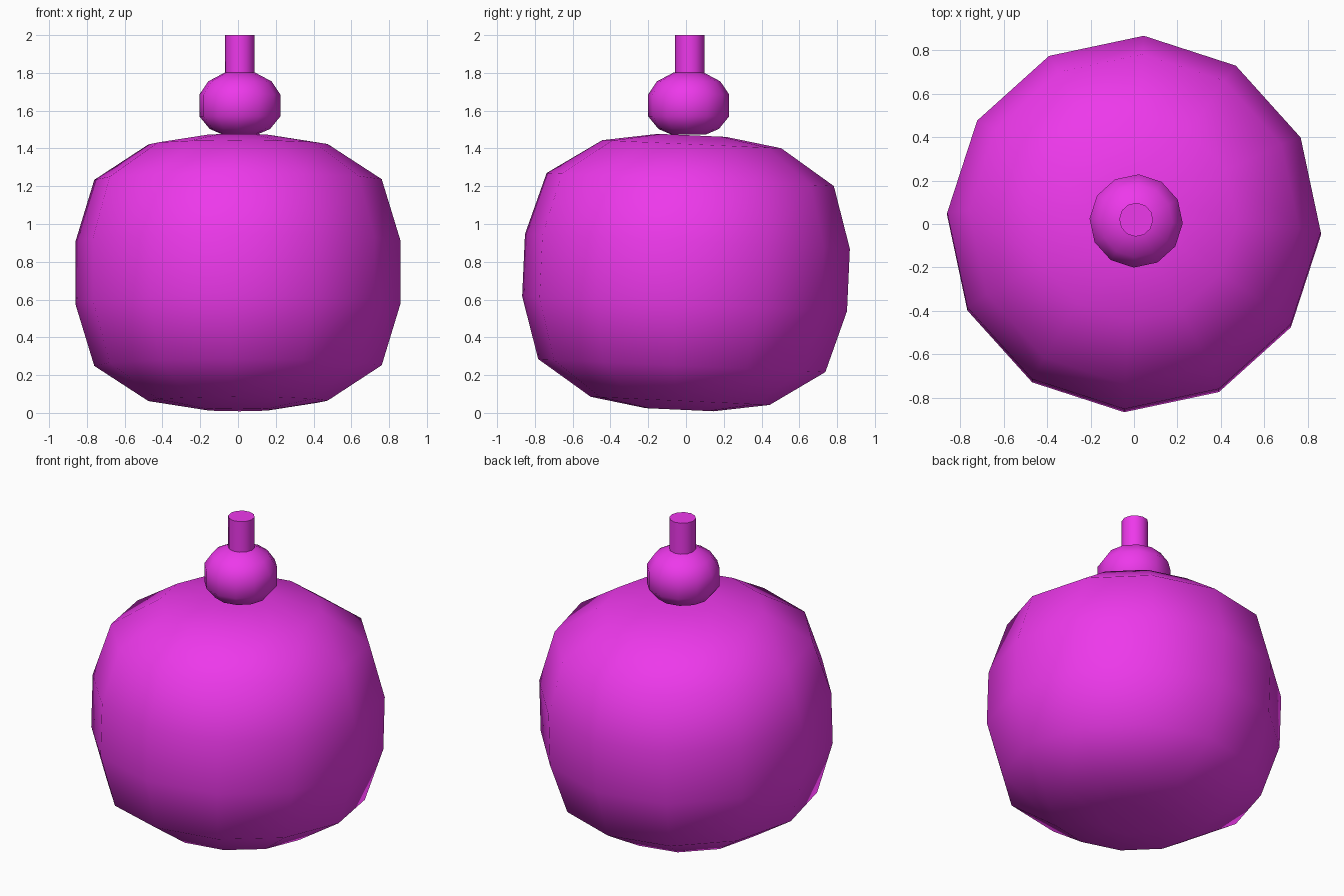
import bpy, bmesh, math
from mathutils import Matrix

if "Cube" in bpy.data.objects:
    bpy.data.objects.remove(bpy.data.objects["Cube"])

mat = bpy.data.materials.new("magenta")
mat.diffuse_color = (0.85, 0.04, 0.83, 1)
mat.use_nodes = True
mat.node_tree.nodes["Principled BSDF"].inputs["Base Color"].default_value = mat.diffuse_color


def lathe(name, profile, centre, sides=12, turn=-3, tilt=0):
    """Spin (radius, height) rings around z and cap both ends."""
    bm = bmesh.new()
    rings = []
    for r, h in profile:
        ring = []
        for i in range(sides):
            a = math.radians(turn) + 2 * math.pi * i / sides
            ring.append(bm.verts.new((r * math.cos(a), r * math.sin(a), h)))
        rings.append(ring)
    for low, high in zip(rings, rings[1:]):
        for i in range(sides):
            j = (i + 1) % sides
            bm.faces.new((low[i], low[j], high[j], high[i])).smooth = True
    bm.faces.new(rings[0][::-1])
    bm.faces.new(rings[-1])
    bm.transform(Matrix.Translation(centre) @ Matrix.Rotation(math.radians(tilt), 4, 'X'))
    me = bpy.data.meshes.new(name)
    bm.to_mesh(me)
    bm.free()
    me.materials.append(mat)
    ob = bpy.data.objects.new(name, me)
    bpy.context.collection.objects.link(ob)
    return ob


# Large boxy-round body, leaning very slightly towards +y
half = [(0.862, 0.165), (0.762, 0.493), (0.475, 0.68), (0.18, 0.727)]
body_profile = [(r, -h) for r, h in reversed(half)] + half
body = lathe("body", body_profile, (0, 0, 0.743), tilt=-2.6)

# Small squashed bead on top
bead = lathe("bead", [(0.09, 1.473), (0.16, 1.503), (0.215, 1.57), (0.215, 1.685),
                      (0.168, 1.755), (0.078, 1.803)], (0.01, 0.014, 0))

# Stem
stem = lathe("stem", [(0.078, 1.78), (0.078, 2.0)], (0.01, 0.02, 0))

# Smooth the end caps of the round parts
for ob in (body, bead):
    for p in ob.data.polygons:
        p.use_smooth = True
